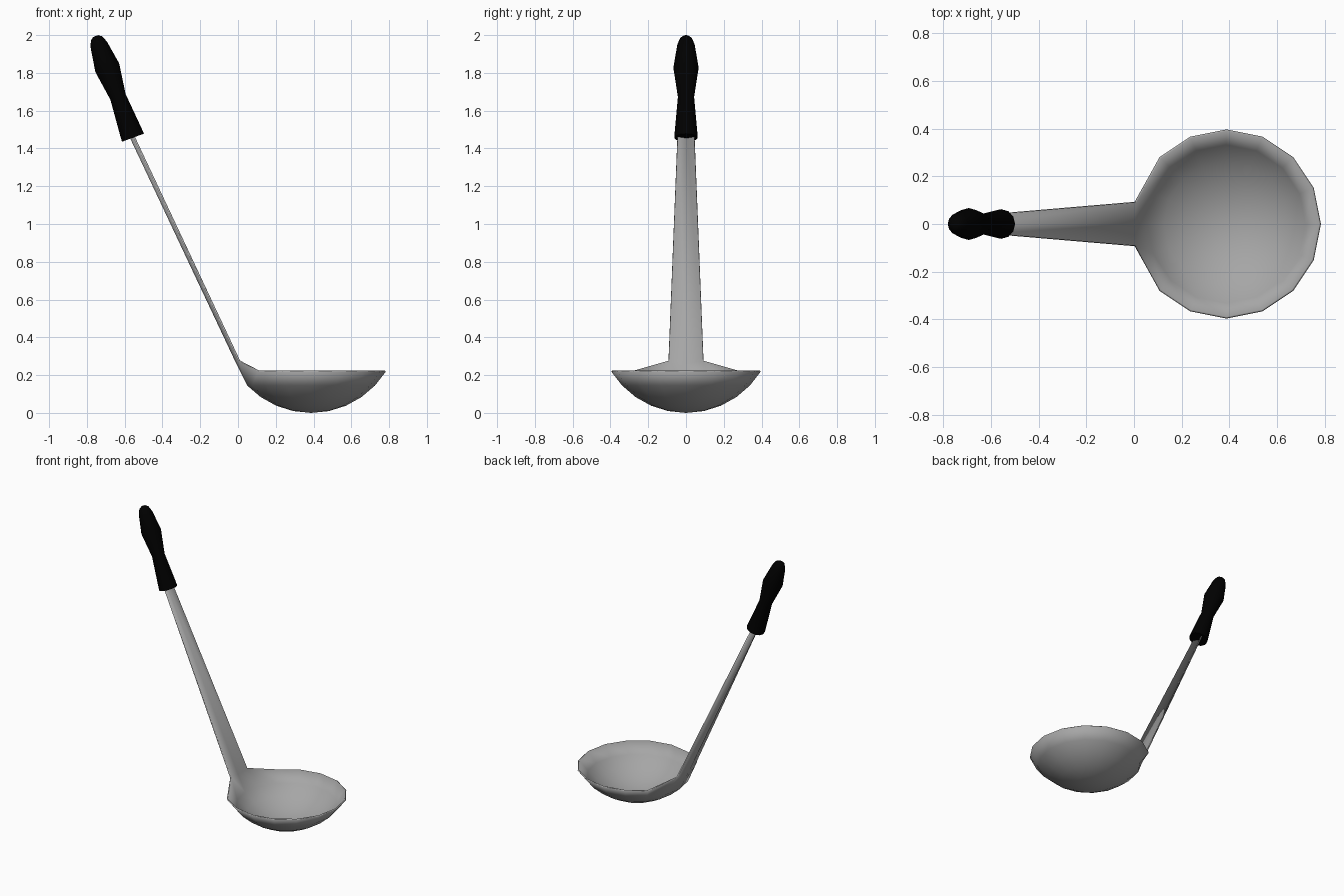
import bpy, bmesh, math
from mathutils import Vector

if "Cube" in bpy.data.objects:
    bpy.data.objects.remove(bpy.data.objects["Cube"])


def make_object(name, bm, angle, color):
    mesh = bpy.data.meshes.new(name)
    bm.to_mesh(mesh)
    bm.free()
    ob = bpy.data.objects.new(name, mesh)
    bpy.context.collection.objects.link(ob)
    mat = bpy.data.materials.new(name + "_material")
    mat.diffuse_color = color
    mat.use_nodes = True
    mat.node_tree.nodes["Principled BSDF"].inputs["Base Color"].default_value = mat.diffuse_color
    mesh.materials.append(mat)
    bpy.ops.object.select_all(action='DESELECT')
    ob.select_set(True)
    bpy.context.view_layer.objects.active = ob
    bpy.ops.object.shade_smooth_by_angle(angle=math.radians(angle))
    return ob


def bridge(bm, low, high, closed=True):
    n = len(low)
    for j in range(n if closed else n - 1):
        k = (j + 1) % n
        bm.faces.new((low[j], low[k], high[k], high[j]))


# Bowl: shallow sphere cap of five rings
SEG, RINGS, CX, RIM_R, DEPTH = 16, 5, 0.387, 0.396, 0.219
R = (RIM_R ** 2 + DEPTH ** 2) / (2 * DEPTH)
max_angle = math.asin(RIM_R / R)
bm = bmesh.new()
bottom = bm.verts.new((CX, 0, 0))
rings = []
for i in range(1, RINGS + 1):
    a = max_angle * i / RINGS
    r, z = R * math.sin(a), R * (1 - math.cos(a))
    rings.append([bm.verts.new((CX + r * math.cos(math.tau * j / SEG),
                                r * math.sin(math.tau * j / SEG), z))
                  for j in range(SEG)])
for j in range(SEG):
    bm.faces.new((bottom, rings[0][(j + 1) % SEG], rings[0][j]))
for low, high in zip(rings, rings[1:]):
    bridge(bm, low, high)

# Raise the back of the rim into the root of the handle
root = rings[-1][7:10]
for v, co in zip(root, ((0.003, 0.093, 0.273), (-0.008, 0, 0.258), (0.003, -0.093, 0.273))):
    v.co = co

# Tapered, shallow channel-shaped handle strip
tip = [bm.verts.new(co) for co in
       ((-0.597, 0.042, 1.55), (-0.613, 0, 1.543), (-0.597, -0.042, 1.55))]
bridge(bm, root, tip, closed=False)
body = make_object("bowl_and_shaft", bm, 40, (0.38, 0.38, 0.38, 1))
solid = body.modifiers.new("thickness", 'SOLIDIFY')
solid.thickness = 0.009
solid.offset = -1

# Grip: turned profile along the tilted axis
axis = Vector((-0.345, 0, 0.939)).normalized()
side = Vector((axis.z, 0, -axis.x))
base = Vector((-0.556, 0, 1.457))
profile = ((0.0, 0.062), (0.03, 0.060), (0.23, 0.043), (0.395, 0.067),
           (0.525, 0.046), (0.560, 0.032), (0.573, 0.014))
N = 12
bm = bmesh.new()
grip_rings = []
for t, r in profile:
    grip_rings.append([bm.verts.new(base + axis * t
                                    + side * (r * math.cos(math.tau * j / N))
                                    + Vector((0, r * math.sin(math.tau * j / N), 0)))
                       for j in range(N)])
for low, high in zip(grip_rings, grip_rings[1:]):
    bridge(bm, low, high)
bm.faces.new(grip_rings[-1])
bm.faces.new(grip_rings[0][::-1])
make_object("grip", bm, 50, (0.0, 0.0, 0.0, 1))
